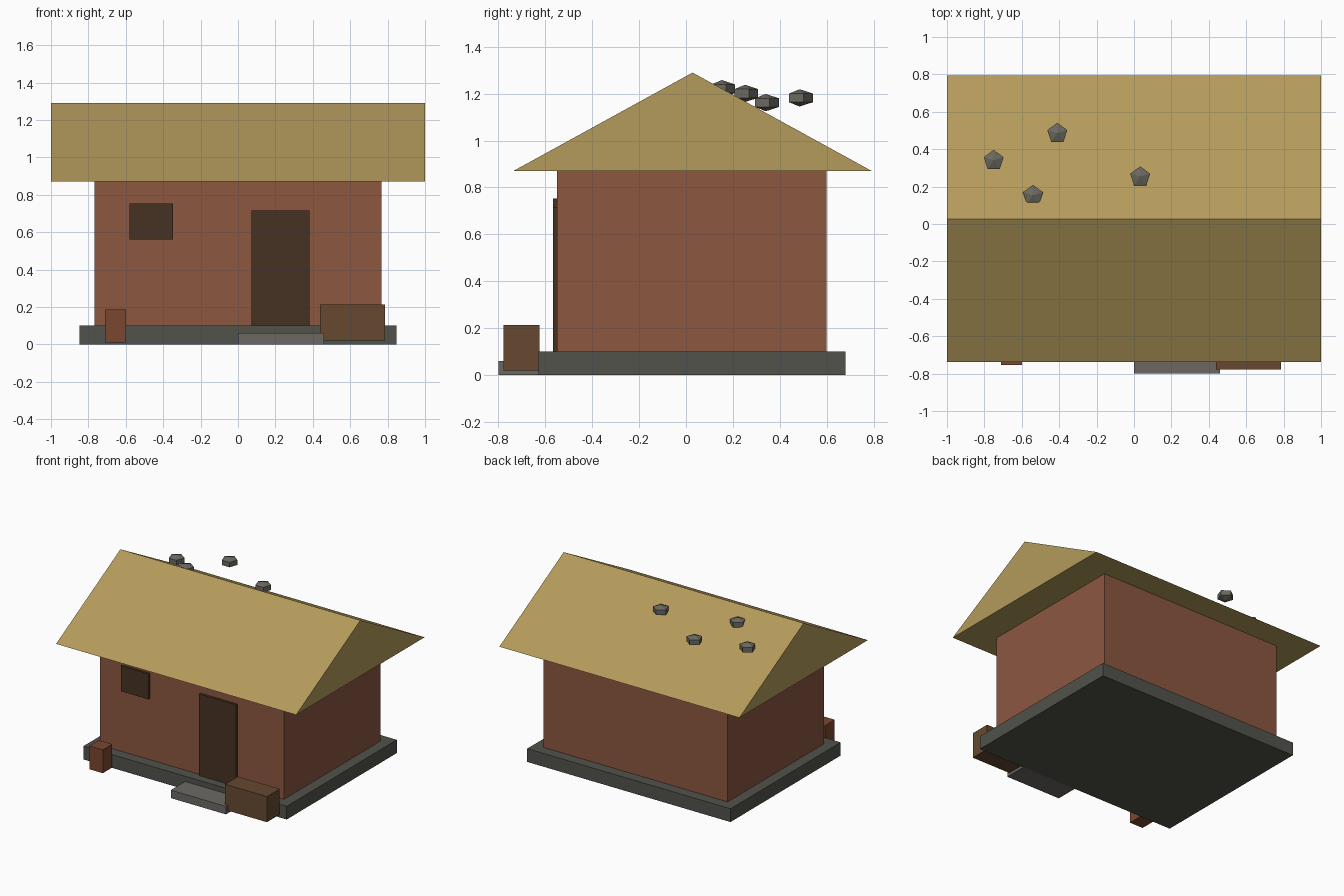
import bpy, bmesh
from math import sin, cos, pi

if "Cube" in bpy.data.objects:
    bpy.data.objects.remove(bpy.data.objects["Cube"])


def material(name, hex_rgb):
    def lin(c):
        c /= 255
        return c / 12.92 if c <= 0.04045 else ((c + 0.055) / 1.055) ** 2.4
    m = bpy.data.materials.new(name)
    rgb = [lin(int(hex_rgb[i:i + 2], 16)) for i in (0, 2, 4)]
    m.diffuse_color = (*rgb, 1)
    m.use_nodes = True
    m.node_tree.nodes["Principled BSDF"].inputs["Base Color"].default_value = m.diffuse_color
    return m


def mesh_object(name, verts, faces, mat):
    me = bpy.data.meshes.new(name)
    bm = bmesh.new()
    vs = [bm.verts.new(v) for v in verts]
    for f in faces:
        bm.faces.new([vs[i] for i in f])
    bmesh.ops.recalc_face_normals(bm, faces=bm.faces)
    bm.to_mesh(me)
    bm.free()
    me.materials.append(mat)
    ob = bpy.data.objects.new(name, me)
    bpy.context.collection.objects.link(ob)
    return ob


def prism_x(name, profile, x0, x1, mat):
    """Extrude a (y, z) profile along x."""
    n = len(profile)
    verts = [(x, y, z) for x in (x0, x1) for y, z in profile]
    faces = [list(range(n)), list(range(n, 2 * n))]
    faces += [(i, (i + 1) % n, n + (i + 1) % n, n + i) for i in range(n)]
    return mesh_object(name, verts, faces, mat)


def box(name, x, y, z, mat):
    prof = [(y[0], z[0]), (y[1], z[0]), (y[1], z[1]), (y[0], z[1])]
    return prism_x(name, prof, x[0], x[1], mat)


def stone(name, loc, mat, r=0.056, h=0.037):
    """Five-sided flattened ball: two rings and two poles."""
    verts = [(r * cos(pi / 2 + 2 * pi * i / 5), r * sin(pi / 2 + 2 * pi * i / 5), z)
             for z in (-h / 2, h / 2) for i in range(5)] + [(0, 0, -h), (0, 0, h)]
    faces = []
    for i in range(5):
        j = (i + 1) % 5
        faces += [(i, j, 5 + j, 5 + i), (10, j, i), (11, 5 + i, 5 + j)]
    mesh_object(name, verts, faces, mat).location = loc


brick = material("brick", "8C5740")
thatch = material("thatch", "B49B5C")
dark_wood = material("dark_wood", "463224")
crate_wood = material("crate_wood", "664930")
clay = material("clay", "7A4730")
plinth_grey = material("plinth_grey", "52524C")
step_grey = material("step_grey", "6C6963")
stone_grey = material("stone_grey", "6B6860")

# House body
box("plinth", (-0.847, 0.847), (-0.63, 0.68), (0, 0.1), plinth_grey)
box("walls", (-0.767, 0.767), (-0.55, 0.60), (0.1, 0.87), brick)
prism_x("roof", [(-0.737, 0.87), (0.793, 0.87), (0.028, 1.29)], -1, 1, thatch)

# Openings on the front wall
box("door", (0.073, 0.382), (-0.567, -0.545), (0.1, 0.715), dark_wood)
box("window", (-0.58, -0.348), (-0.567, -0.545), (0.561, 0.753), dark_wood)

# Things in front of the house
box("step", (0.0, 0.46), (-0.8, -0.63), (0, 0.06), step_grey)
box("crate", (0.438, 0.786), (-0.778, -0.626), (0.02, 0.213), crate_wood)
box("small_box", (-0.71, -0.598), (-0.755, -0.643), (0.01, 0.186), clay)

# Stones weighing down the back slope
for i, loc in enumerate([(-0.41, 0.485, 1.182), (-0.75, 0.34, 1.162),
                         (-0.54, 0.153, 1.221), (0.033, 0.252, 1.201)]):
    stone(f"roof_stone_{i + 1}", loc, stone_grey)
